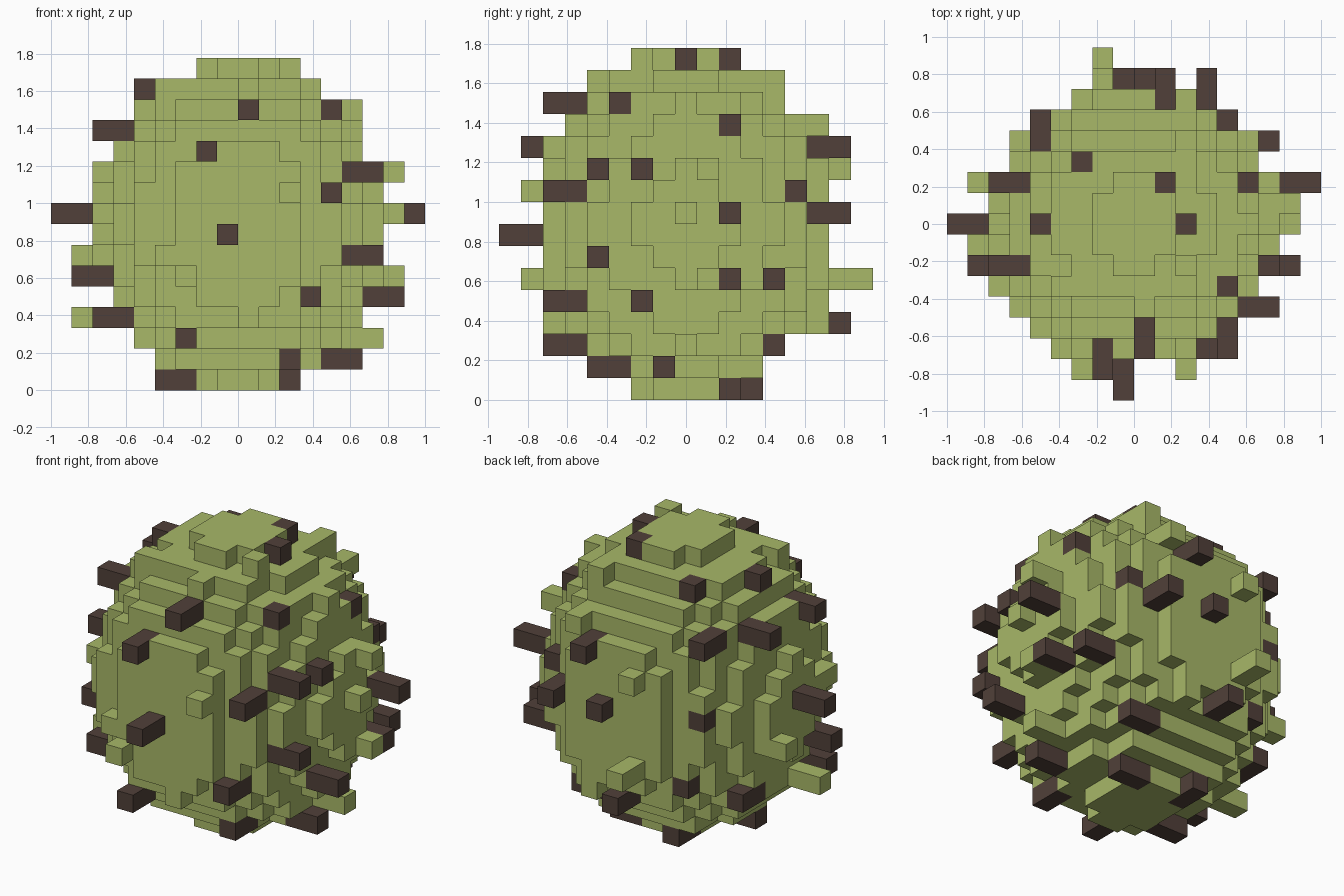
import bpy, bmesh
from mathutils import Vector

default = bpy.data.objects.get("Cube")
if default:
    bpy.data.objects.remove(default, do_unlink=True)

U = 1 / 9  # block size


def material(name, rgb):
    m = bpy.data.materials.new(name)
    m.use_nodes = True
    m.diffuse_color = (*rgb, 1)
    bsdf = m.node_tree.nodes["Principled BSDF"]
    bsdf.inputs["Base Color"].default_value = (*rgb, 1)
    bsdf.inputs["Roughness"].default_value = 0.9
    return m


green = material("moss green", (0.392, 0.479, 0.138))
brown = material("dark brown", (0.082, 0.051, 0.041))


def bar(x, y, z, axis="x", n=1):
    """Row of n blocks; negative n runs towards the negative axis."""
    step = {"x": (1, 0, 0), "y": (0, 1, 0), "z": (0, 0, 1)}[axis]
    s = 1 if n > 0 else -1
    return {(x + s * i * step[0], y + s * i * step[1], z + s * i * step[2])
            for i in range(abs(n))}


def bars(starts, axis, n):
    return set().union(*(bar(*start, axis, n) for start in starts))


# Rounded body: stacked discs of blocks following an ellipsoid
body = set()
for z in range(16):
    r = 6.91 * (1 - ((z - 7.5) / 8) ** 2) ** 0.5
    body |= {(x, y, z) for x in range(-8, 8) for y in range(-8, 9)
             if (x + 0.5) ** 2 + y * y <= r * r}

# Brown spikes, grouped by the side they stick out of: front, back, left, right
spikes = bars([(0, -5, 13), (-2, -6, 11), (-1, -7, 7), (4, -5, 9),
               (3, -5, 4), (-3, -5, 2), (2, -3, 1)], "y", -2)
spikes |= bars([(3, 6, 8), (0, 6, 8), (1, 6, 11), (-1, 6, 3), (-5, 4, 12),
                (-5, 4, 8), (-4, 4, 4), (-6, 2, 3), (-2, 2, 0)], "y", 2)
spikes |= bars([(5, -4, 10), (5, -2, 10), (7, 2, 8), (5, -4, 6), (6, 2, 5), (5, 4, 5),
                (6, -2, 4), (4, -1, 1), (4, 2, 12), (2, 4, 2), (1, 2, 0)], "x", 2)
spikes |= bars([(-6, 2, 12), (-6, -2, 12), (-8, 0, 8), (-7, -2, 5),
                (-6, -3, 3), (-3, -1, 0)], "x", -2)
# Single brown blocks
spikes |= {(2, 0, 15), (1, 2, 15), (-5, 0, 14), (4, -3, 13), (-3, 3, 14), (4, 5, 9)}

# Green bumps: front, back, left, right, upright
bumps = bars([(-3, -6, 5), (2, -6, 9), (0, -5, 3), (-4, -5, 6), (0, -3, 14)], "y", -2)
bumps |= bars([(-2, 7, 5), (-2, 6, 10), (2, 5, 12), (1, 5, 3), (2, 3, 14)], "y", 2)
bumps |= bars([(6, 0, 8), (6, 1, 10), (6, 1, 5), (5, 0, 2), (4, 0, 13)], "x", 2)
bumps |= bars([(-7, 2, 6), (-7, -1, 3), (-6, -3, 8)], "x", -2)
bumps |= bars([(-4, -3, 13), (-4, 2, 13), (2, -2, 14)], "z", 2)
bumps |= {(-2, 8, 5), (-6, -1, 3)}

bumps -= spikes
body -= spikes | bumps
solid = body | spikes | bumps

# Corner loops of the six block faces, built from each axis
SIDES = []
for a in range(3):
    for s in (0, 1):
        loop = []
        for p, q in ((0, 0), (1, 0), (1, 1), (0, 1)):
            c = [0, 0, 0]
            c[a], c[(a + 1) % 3], c[(a + 2) % 3] = s, p, q
            loop.append(tuple(c))
        normal = [0, 0, 0]
        normal[a] = 2 * s - 1
        SIDES.append((normal, loop if s else loop[::-1]))


def block_object(name, cells, mat):
    """Mesh of the outward faces of a set of blocks."""
    bm = bmesh.new()
    verts = {}
    for cell in sorted(cells):
        for normal, loop in SIDES:
            if tuple(c + n for c, n in zip(cell, normal)) in solid:
                continue
            face = []
            for corner in loop:
                key = tuple(c + k for c, k in zip(cell, corner))
                if key not in verts:
                    verts[key] = bm.verts.new(Vector((key[0], key[1] - 0.5, key[2])) * U)
                face.append(verts[key])
            bm.faces.new(face)
    # Merge coplanar squares into clean flat faces
    bmesh.ops.dissolve_limit(bm, angle_limit=0.01, verts=bm.verts[:], edges=bm.edges[:])
    mesh = bpy.data.meshes.new(name)
    bm.to_mesh(mesh)
    bm.free()
    mesh.materials.append(mat)
    obj = bpy.data.objects.new(name, mesh)
    bpy.context.collection.objects.link(obj)


block_object("round_body", body, green)
block_object("green_bumps", bumps, green)
block_object("brown_spikes", spikes, brown)
